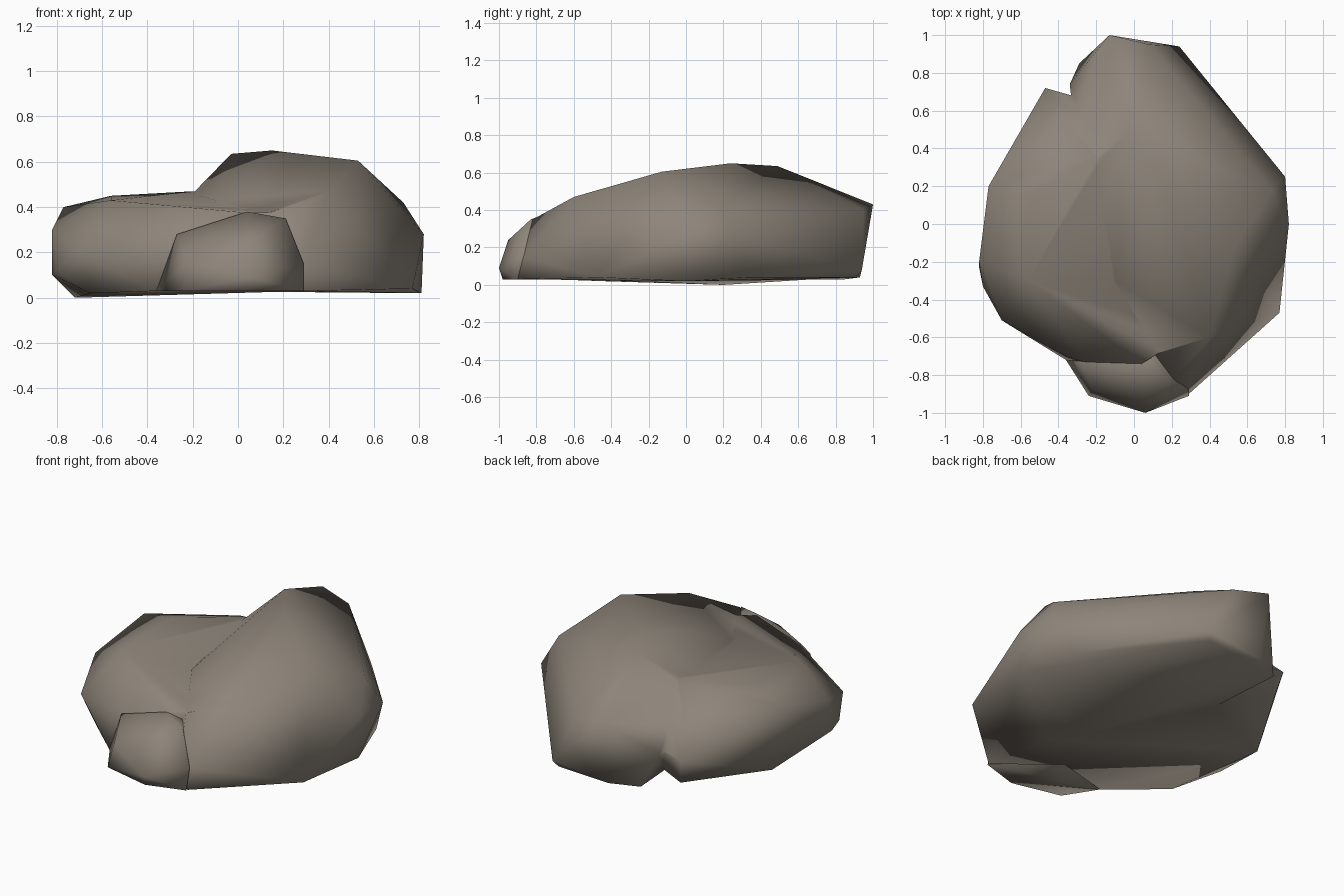
import bpy, bmesh

if "Cube" in bpy.data.objects:
    bpy.data.objects.remove(bpy.data.objects["Cube"])

stone = bpy.data.materials.new("warm_grey_stone")
stone.diffuse_color = (0.27, 0.235, 0.195, 1)
stone.use_nodes = True
stone.node_tree.nodes["Principled BSDF"].inputs["Base Color"].default_value = stone.diffuse_color


def boulder(name, corners):
    """Smooth-shaded convex stone wrapped around a few corner points."""
    bm = bmesh.new()
    for c in corners:
        bm.verts.new(c)
    bmesh.ops.convex_hull(bm, input=bm.verts[:])
    loose = [v for v in bm.verts if not v.link_faces]
    bmesh.ops.delete(bm, geom=loose, context='VERTS')
    bmesh.ops.recalc_face_normals(bm, faces=bm.faces[:])
    me = bpy.data.meshes.new(name)
    bm.to_mesh(me)
    bm.free()
    me.materials.append(stone)
    for p in me.polygons:
        p.use_smooth = True
    ob = bpy.data.objects.new(name, me)
    bpy.context.collection.objects.link(ob)
    return ob


# tall right side with the peak and the back end
main = boulder("main_rock", [
    (.81, 0, .02), (.77, -.47, .04), (.29, -.90, .03), (.28, -.87, .15),
    (.21, -.82, .35), (.82, 0, .28), (.80, .25, .26), (.70, .33, .04),
    (.73, .18, .42), (.53, -.13, .605), (.40, -.60, .47), (.15, .24, .65),
    (-.03, .49, .635), (.08, .95, .40), (.24, .94, .08), (.22, .91, .04),
    (-.13, 1.0, .43), (-.13, .93, .04), (-.29, .85, .03), (-.34, .74, .2),
    (-.2, -.5, .03), (-.2, .3, .46), (-.1, -.3, .43),
])

# low left shoulder
shoulder = boulder("low_shoulder", [
    (-.72, .2, 0), (-.65, -.45, .02), (-.36, -.72, .03), (-.82, -.23, .10),
    (-.80, -.33, .12), (-.82, -.20, .30), (-.70, -.51, .20), (-.77, .2, .40),
    (-.56, -.30, .43), (-.56, .15, .45), (-.36, -.70, .20), (-.15, -.60, .39),
    (-.26, -.73, .28), (.04, -.74, .375), (-.2, .36, .47), (-.37, .55, .36),
    (-.47, .72, .18), (-.44, .68, .03), (.3, -.58, .38), (.3, -.55, .03),
    (.3, .5, .2),
])

# fuse the two into one surface
mod = main.modifiers.new("fuse", 'BOOLEAN')
mod.operation = 'UNION'
mod.solver = 'EXACT'
mod.object = shoulder
bpy.context.view_layer.objects.active = main
main.select_set(True)
bpy.ops.object.modifier_apply(modifier=mod.name)
bpy.data.objects.remove(shoulder)
for p in main.data.polygons:
    p.use_smooth = True

# small stone leaning against the front
boulder("front_stone", [
    (-.36, -.72, .03), (-.24, -.91, .03), (.06, -.98, .03), (.06, -1.0, .09),
    (.29, -.91, .03), (.29, -.88, .15), (.21, -.83, .35), (.04, -.75, .38),
    (-.27, -.735, .28), (-.22, -.88, .16), (.04, -.95, .24), (.1, -.6, .3),
    (-.2, -.6, .22),
])
